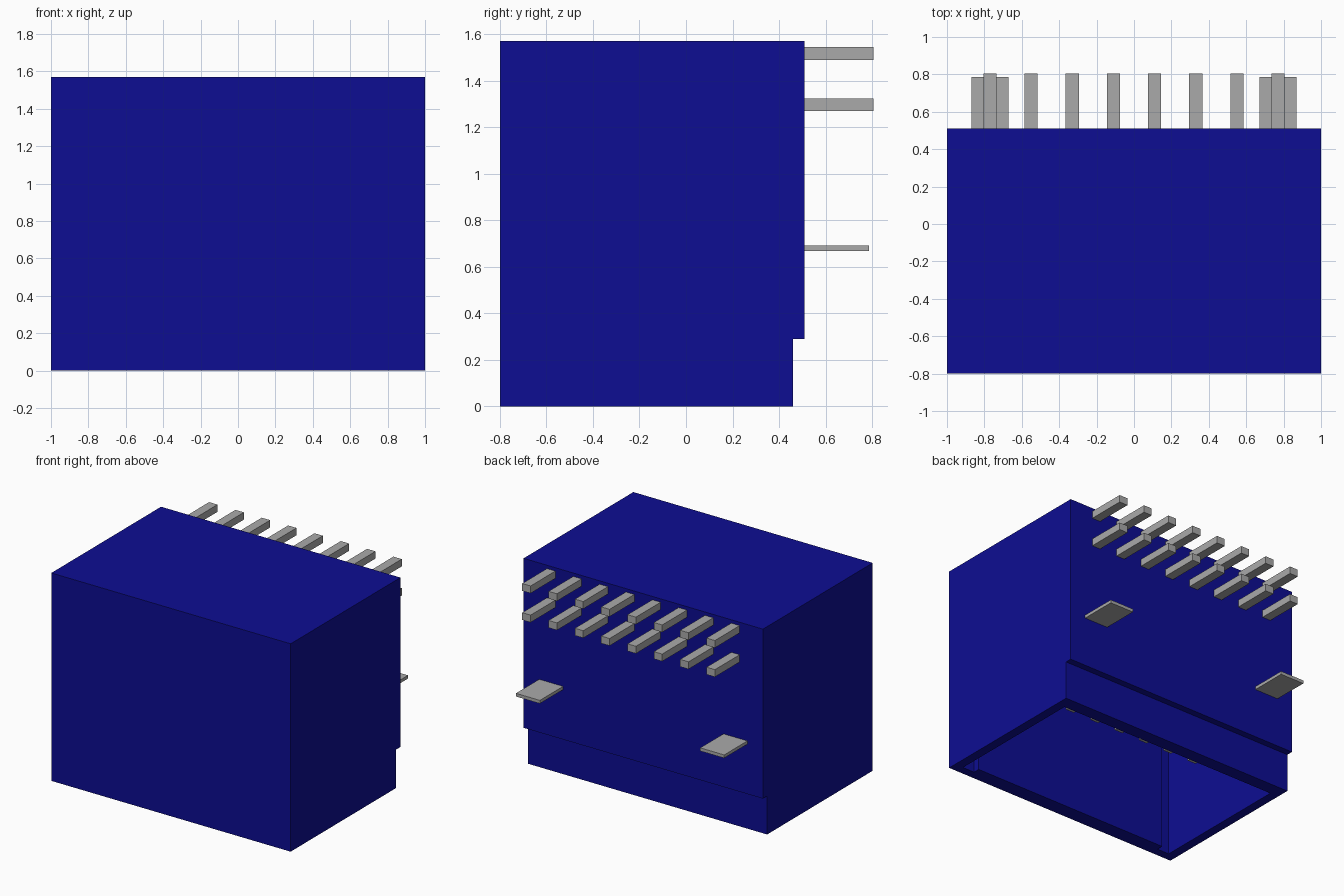
import bpy, bmesh
from mathutils import Vector

if "Cube" in bpy.data.objects:
    bpy.data.objects.remove(bpy.data.objects["Cube"], do_unlink=True)


def material(name, rgb):
    m = bpy.data.materials.new(name)
    m.use_nodes = True
    m.diffuse_color = (*rgb, 1)
    bsdf = next(n for n in m.node_tree.nodes if n.type == 'BSDF_PRINCIPLED')
    bsdf.inputs["Base Color"].default_value = (*rgb, 1)
    return m


BLUE = material("blue plastic", (0.004, 0.004, 0.29))
METAL = material("grey metal", (0.40, 0.40, 0.40))


def finish(name, bm, mat):
    bmesh.ops.recalc_face_normals(bm, faces=bm.faces)
    me = bpy.data.meshes.new(name)
    bm.to_mesh(me)
    bm.free()
    me.materials.append(mat)
    ob = bpy.data.objects.new(name, me)
    bpy.context.collection.objects.link(ob)
    return ob


def prism(name, points, direction, mat):
    """Extrude a closed outline along a direction."""
    bm = bmesh.new()
    face = bm.faces.new([bm.verts.new(p) for p in points])
    geom = bmesh.ops.extrude_face_region(bm, geom=[face])["geom"]
    verts = [g for g in geom if isinstance(g, bmesh.types.BMVert)]
    bmesh.ops.translate(bm, verts=verts, vec=Vector(direction))
    return finish(name, bm, mat)


# Housing: side profile with the stepped back, extruded across the width
side = [(-0.80, 0), (0.46, 0), (0.46, 0.29), (0.51, 0.29), (0.51, 1.57), (-0.80, 1.57)]
housing = prism("housing", [(-1, y, z) for y, z in side], (2, 0, 0), BLUE)

# Socket opening from below, with a narrow keying slot in each front corner
half = [(0.93, 0.36), (0.93, -0.735), (0.83, -0.735), (0.83, -0.685)]
plan = half + [(-x, y) for x, y in reversed(half)]
FLOOR = 1.08
cutter = prism("socket_cutter", [(x, y, -0.1) for x, y in plan], (0, 0, FLOOR + 0.1), BLUE)
cutter.hide_render = True
cutter.hide_viewport = True
cut = housing.modifiers.new("socket", 'BOOLEAN')
cut.operation = 'DIFFERENCE'
cut.solver = 'EXACT'
cut.object = cutter

# Bent pins: contact end hangs in the socket, tail leaves through the back
W, T, TIP, TAIL = 0.07, 0.055, 0.48, 0.805
for row, y, z in (("upper", -0.27, 1.517), ("lower", -0.05, 1.297)):
    h = T / 2
    bend = [(y - h, TIP), (y + h, TIP), (y + h, z - h),
            (TAIL, z - h), (TAIL, z + h), (y - h, z + h)]
    for i in range(8):
        x = (i - 3.5) * 0.22
        prism(f"{row}_pin_{i + 1}", [(x - W / 2, a, b) for a, b in bend], (W, 0, 0), METAL)

# Flat mounting tabs on the back
for label, x in (("left", 0.77), ("right", -0.77)):
    tab = [(x - 0.1, 0.45, 0.667), (x + 0.1, 0.45, 0.667),
           (x + 0.1, 0.787, 0.667), (x - 0.1, 0.787, 0.667)]
    prism(f"{label}_mounting_tab", tab, (0, 0, 0.024), METAL)
